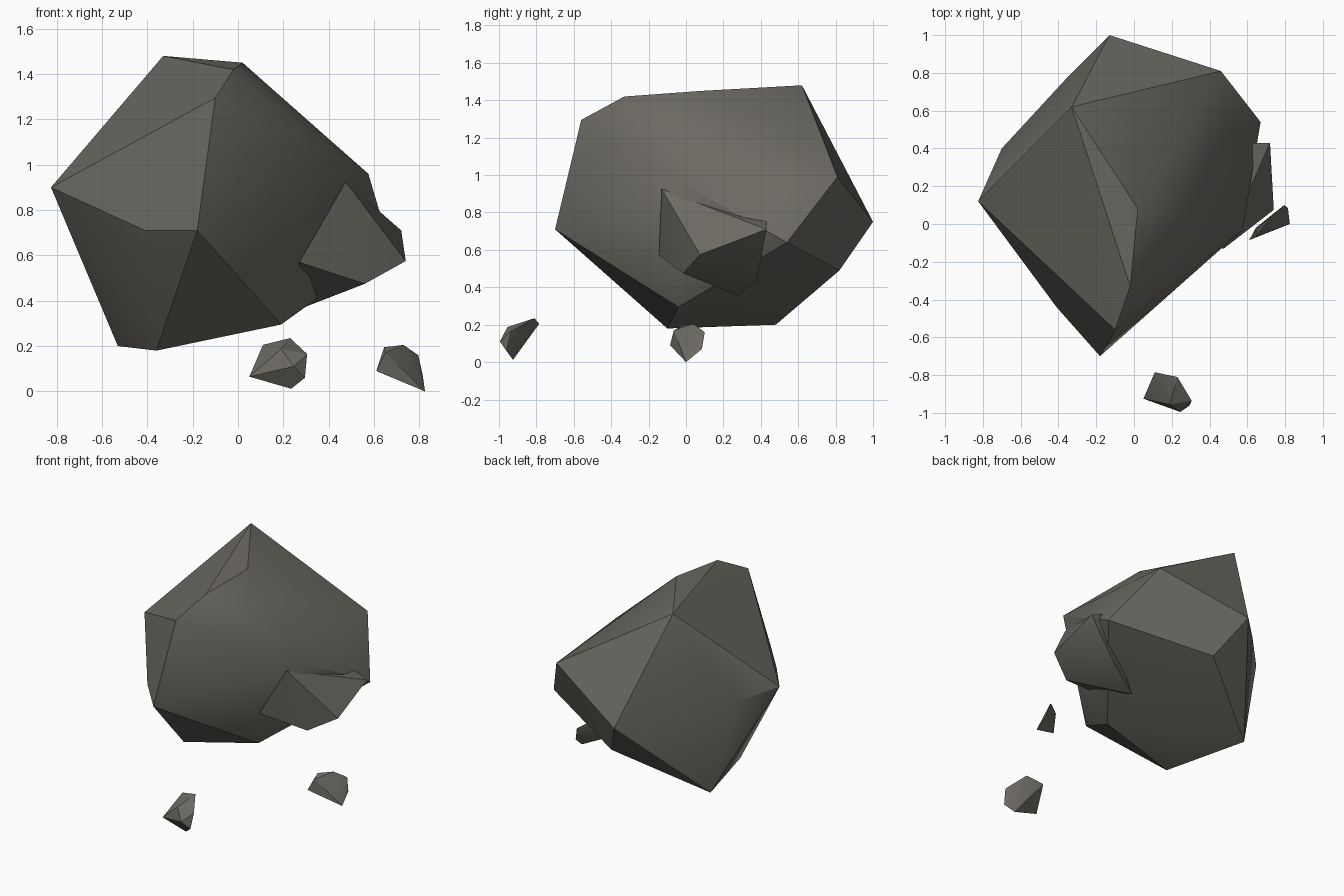
import bpy, bmesh, math

if "Cube" in bpy.data.objects:
    bpy.data.objects.remove(bpy.data.objects["Cube"])

stone = bpy.data.materials.new("dark_stone")
stone.diffuse_color = (0.15, 0.142, 0.122, 1)
stone.use_nodes = True
stone.node_tree.nodes["Principled BSDF"].inputs["Base Color"].default_value = stone.diffuse_color


def rock(name, corners):
    """Chipped stone: convex hull round a few corner points, sharp ridges kept."""
    bm = bmesh.new()
    for p in corners:
        bm.verts.new(p)
    hull = bmesh.ops.convex_hull(bm, input=bm.verts[:])
    loose = {v for v in hull["geom_interior"] + hull["geom_unused"]
             if isinstance(v, bmesh.types.BMVert)}
    bmesh.ops.delete(bm, geom=list(loose), context='VERTS')
    bmesh.ops.recalc_face_normals(bm, faces=bm.faces[:])
    for f in bm.faces:
        f.smooth = True
    for e in bm.edges:
        e.smooth = e.calc_face_angle(0) < math.radians(30)
    me = bpy.data.meshes.new(name)
    bm.to_mesh(me)
    bm.free()
    me.materials.append(stone)
    ob = bpy.data.objects.new(name, me)
    bpy.context.collection.objects.link(ob)
    return ob


# Large boulder: crown, waist, underside
crown = [(-.33, .62, 1.48), (.02, .08, 1.45), (-.02, -.33, 1.42), (-.10, -.56, 1.295)]
waist = [(.575, -.03, .96), (-.18, -.70, .71), (-.825, .12, .90), (-.41, -.44, .71),
         (.46, .81, .99), (-.13, 1.0, .75), (.67, .54, .64),
         (-.70, .40, .87), (-.34, .79, .78)]
underside = [(.19, -.04, .295), (-.36, -.10, .18), (-.53, .48, .20), (.016, .82, .49)]
rock("boulder", crown + waist + underside)

# Chunk wedged in the right flank
rock("side_chunk", [(.475, -.13, .925), (.74, .075, .575), (.72, .43, .71),
                    (.62, .43, .755), (.56, -.015, .475), (.25, .28, .355),
                    (.27, -.145, .57), (.48, .38, .445)])

# Two loose pebbles
rock("front_pebble", [(.11, -.785, .205), (.23, -.81, .235), (.305, -.935, .165),
                      (.295, -.96, .06), (.245, -.995, .11), (.235, -.925, .012),
                      (.05, -.925, .065), (.19, -.955, .187)])
rock("side_pebble", [(.61, -.085, .09), (.645, -.02, .195), (.73, .04, .205),
                     (.795, .10, .16), (.815, .085, .07), (.825, .0, .0),
                     (.65, -.065, .17)])
